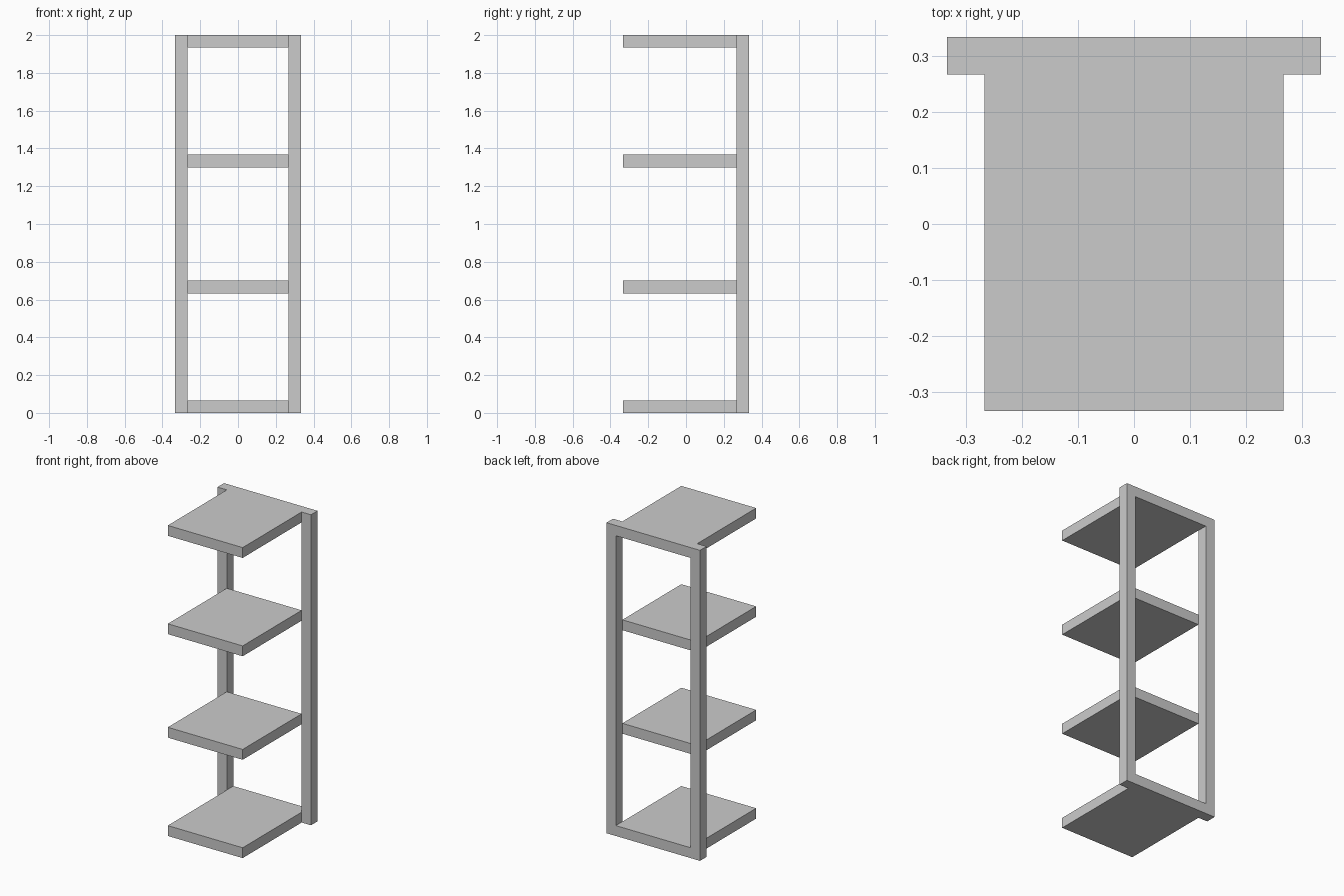
import bpy

if "Cube" in bpy.data.objects:
    bpy.data.objects.remove(bpy.data.objects["Cube"])

U = 1 / 30  # grid step of the design


def box(name, x, y, z):
    """Box from (min, max) ranges given in grid steps."""
    bpy.ops.mesh.primitive_cube_add(size=1)
    ob = bpy.context.object
    ob.name = ob.data.name = name
    ob.location = [(a + b) / 2 * U for a, b in (x, y, z)]
    ob.scale = [(b - a) * U for a, b in (x, y, z)]
    bpy.ops.object.transform_apply(location=True, rotation=False, scale=True)
    return ob


# Rear posts
box("left_post", (-10, -8), (8, 10), (0, 60))
box("right_post", (8, 10), (8, 10), (0, 60))

# Top and bottom shelves run through to the back and tie the posts together
for name, z in (("bottom_shelf", 0), ("top_shelf", 58)):
    box(name, (-8, 8), (-10, 10), (z, z + 2))

# Middle shelves stop at the front of the posts
for name, z in (("lower_shelf", 19), ("upper_shelf", 39)):
    box(name, (-8, 8), (-10, 8), (z, z + 2))
